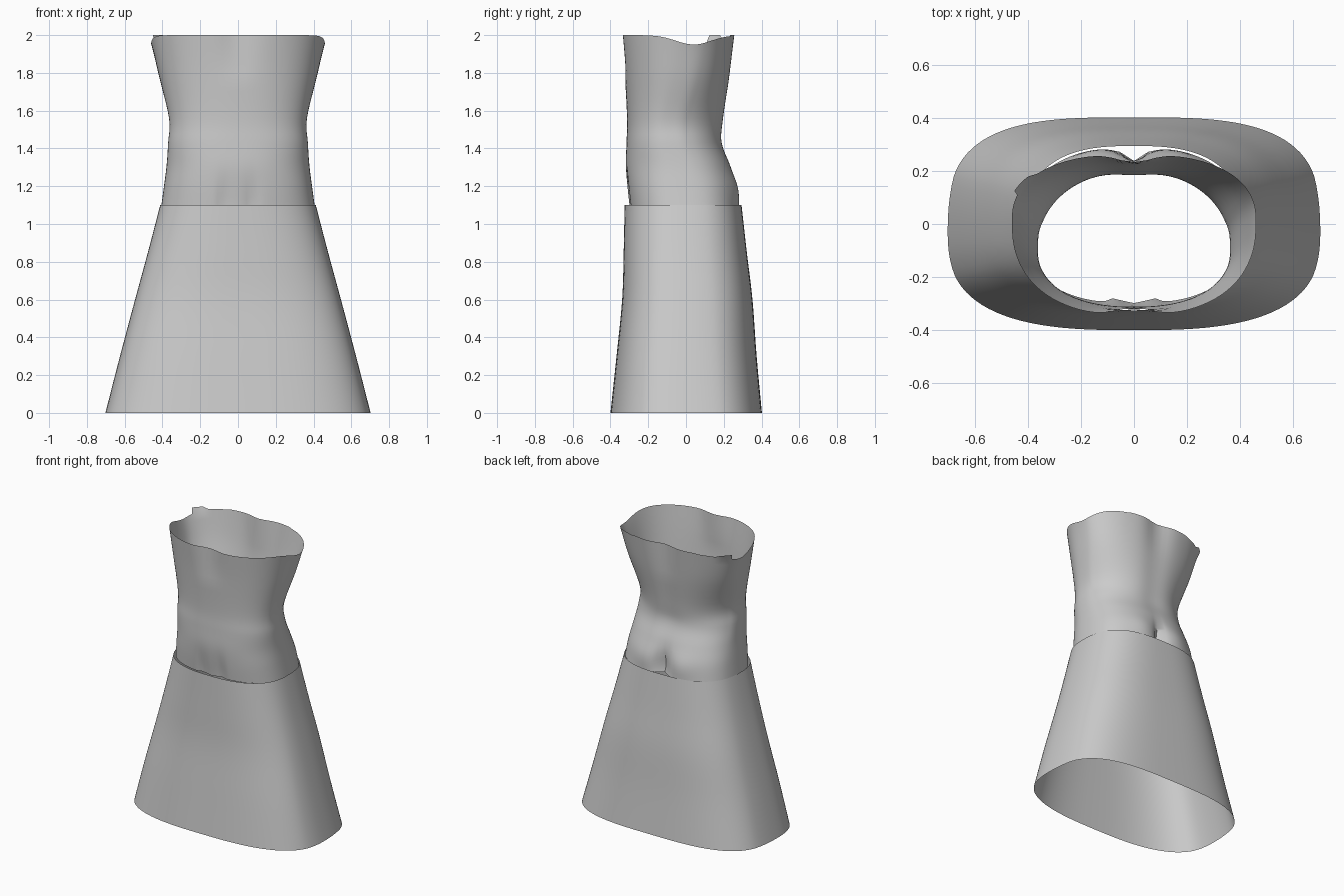
import bpy, bmesh
from math import sin, cos, tau, exp, copysign

cube = bpy.data.objects.get("Cube")
if cube:
    bpy.data.objects.remove(cube)

grey = bpy.data.materials.new("plain grey")
grey.use_nodes = True
grey.diffuse_color = (0.6, 0.6, 0.6, 1)
grey.node_tree.nodes["Principled BSDF"].inputs["Base Color"].default_value = (0.6, 0.6, 0.6, 1)

SEGMENTS = 96


def spline(a, b, c, d, t):
    """Catmull-Rom blend between b and c."""
    return b + 0.5 * t * (c - a + t * (2 * a - 5 * b + 4 * c - d + t * (3 * (b - c) + d - a)))


def sections(rows, steps):
    """Smoothly subdivide the key cross-sections."""
    padded = [rows[0]] + rows + [rows[-1]]
    for i in range(len(rows) - 1):
        for s in range(steps):
            yield [spline(*v, s / steps) for v in zip(*padded[i:i + 4])]
    yield rows[-1]


def bump(value, centre, width):
    return exp(-((value - centre) / width) ** 2)


def power(value, n):
    return copysign(abs(value) ** (2 / n), value)


def loft(name, rows, steps, shape=None):
    """Open tube through sections: z, half width, front y, back y, widest y, roundness front and back."""
    bm = bmesh.new()
    previous = None
    for z, half, front, back, mid, n_front, n_back in sections(rows, steps):
        ring = []
        for k in range(SEGMENTS):
            a = tau * k / SEGMENTS
            c, s = cos(a), sin(a)
            n, reach = (n_back, back - mid) if s >= 0 else (n_front, mid - front)
            # soften the roundness change at the sides
            n = 2.5 + (n - 2.5) * min(1, abs(s) * 3)
            p = (half * power(c, n), mid + reach * power(s, n), z)
            ring.append(bm.verts.new(shape(*p) if shape else p))
        if previous:
            for k in range(SEGMENTS):
                j = (k + 1) % SEGMENTS
                bm.faces.new((previous[k], previous[j], ring[j], ring[k]))
        previous = ring
    mesh = bpy.data.meshes.new(name)
    bm.to_mesh(mesh)
    bm.free()
    mesh.materials.append(grey)
    obj = bpy.data.objects.new(name, mesh)
    bpy.context.collection.objects.link(obj)
    bpy.ops.object.select_all(action='DESELECT')
    obj.select_set(True)
    bpy.context.view_layer.objects.active = obj
    bpy.ops.object.shade_smooth_by_angle(angle=1.0)
    return obj


def shape_bodice(x, y, z):
    rim = max(0, (z - 1.75) / 0.25)
    if y > 0.05:
        # cleft and lobes low on the back, groove up the spine
        y -= 0.055 * exp(-abs(x) / 0.04) * bump(z, 1.14, 0.11)
        y += 0.012 * bump(abs(x), 0.14, 0.09) * bump(z, 1.17, 0.09)
        y -= (0.012 + 0.02 * rim) * bump(x, 0, 0.09) * min(1, max(0, (z - 1.25) * 5))
    elif y < -0.05:
        # dimples low on the front, dip between the bust at the rim
        y += 0.018 * bump(abs(x), 0.07, 0.03) * bump(z, 1.1, 0.13)
        y += 0.03 * rim * bump(x, 0, 0.09)
    # neckline sags under the arms, with a small tab at the right back
    if abs(x) > 0.25:
        tab = rim > 0.95 and x < 0 and 0.11 < y < 0.19
        if tab:
            x -= 0.02
        else:
            z -= 0.05 * rim * rim * bump(y, 0.04, 0.13)
    return x, y, z


loft("bodice", [
    [1.09, 0.407, -0.298, 0.282, -0.02, 2.5, 2.7],
    [1.20, 0.392, -0.310, 0.270, -0.03, 2.5, 2.6],
    [1.31, 0.378, -0.318, 0.238, -0.05, 2.4, 2.4],
    [1.43, 0.370, -0.315, 0.198, -0.08, 2.4, 2.2],
    [1.56, 0.365, -0.312, 0.207, -0.09, 2.3, 2.1],
    [1.80, 0.422, -0.325, 0.240, -0.02, 2.4, 2.3],
    [2.00, 0.460, -0.345, 0.265, 0.01, 2.4, 2.4],
], 5, shape_bodice)

loft("skirt", [
    [0.00, 0.702, -0.400, 0.402, -0.03, 2.8, 3.2],
    [0.30, 0.625, -0.368, 0.374, -0.03, 2.8, 3.0],
    [0.60, 0.545, -0.338, 0.352, -0.03, 2.7, 2.9],
    [0.85, 0.477, -0.330, 0.322, -0.03, 2.6, 2.8],
    [1.10, 0.412, -0.325, 0.294, -0.03, 2.5, 2.7],
], 4)
